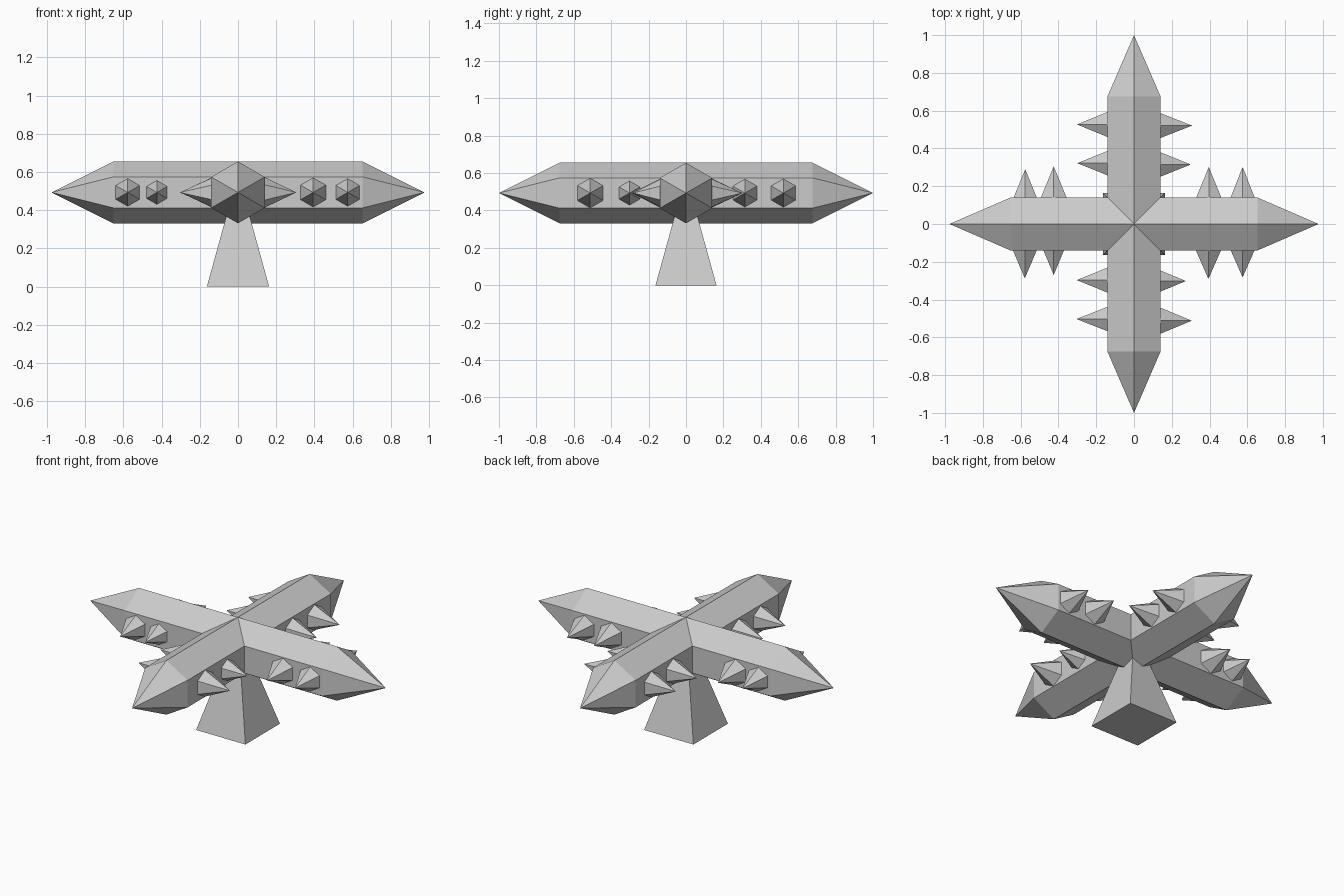
import bpy, bmesh, math
from mathutils import Vector

if "Cube" in bpy.data.objects:
    bpy.data.objects.remove(bpy.data.objects["Cube"])

Z = 0.493  # height of the arm axes


def build(name, rings):
    """Skin a chain of rings; single-vertex rings become points."""
    bm = bmesh.new()
    loops = [[bm.verts.new(p) for p in ring] for ring in rings]
    for a, b in zip(loops, loops[1:]):
        n = max(len(a), len(b))
        for i in range(n):
            j = (i + 1) % n
            if len(a) == 1:
                bm.faces.new((a[0], b[j], b[i]))
            elif len(b) == 1:
                bm.faces.new((a[i], a[j], b[0]))
            else:
                bm.faces.new((a[i], a[j], b[j], b[i]))
    for end in (loops[0], loops[-1]):
        if len(end) > 2:
            bm.faces.new(end)
    bmesh.ops.recalc_face_normals(bm, faces=bm.faces)
    mesh = bpy.data.meshes.new(name)
    bm.to_mesh(mesh)
    bm.free()
    obj = bpy.data.objects.new(name, mesh)
    bpy.context.collection.objects.link(obj)
    return obj


def hexagon(axis, centre, r):
    """Hexagon with a corner on top, facing along the x or y axis."""
    side = Vector((0, 1, 0)) if axis == 'x' else Vector((1, 0, 0))
    up = Vector((0, 0, 1))
    angles = [math.radians(60 * i) for i in range(6)]
    return [Vector(centre) + r * (math.sin(a) * side + math.cos(a) * up) for a in angles]


def point(axis, along, across=0.0):
    return Vector((along, across, Z)) if axis == 'x' else Vector((across, along, Z))


# Two crossing hexagonal arms with pointed ends
for axis, tip, shoulder in (('x', 0.977, 0.653), ('y', 1.0, 0.676)):
    build('arm_' + axis, [
        [point(axis, -tip)],
        hexagon(axis, point(axis, -shoulder), 0.162),
        hexagon(axis, point(axis, shoulder), 0.162),
        [point(axis, tip)],
    ])

# Side spikes: arm, position along arm, tip distance (signed), radius
spikes = [
    ('x', -0.578, -0.288, 0.075), ('x', -0.425, -0.270, 0.065),
    ('x', 0.394, -0.291, 0.079), ('x', 0.575, -0.283, 0.075),
    ('x', -0.576, 0.290, 0.073), ('x', -0.425, 0.305, 0.081),
    ('x', 0.396, 0.302, 0.079), ('x', 0.575, 0.302, 0.076),
    ('y', -0.512, 0.306, 0.082), ('y', -0.302, 0.275, 0.067),
    ('y', 0.315, 0.300, 0.077), ('y', 0.521, 0.308, 0.078),
    ('y', -0.503, -0.305, 0.077), ('y', -0.297, -0.303, 0.079),
    ('y', 0.322, -0.300, 0.077), ('y', 0.527, -0.302, 0.079),
]
for n, (arm, along, tip, r) in enumerate(spikes, 1):
    base = math.copysign(0.135, tip)
    facing = 'y' if arm == 'x' else 'x'
    build(f'spike_{n:02d}', [
        hexagon(facing, point(arm, along, base), r),
        [point(arm, along, tip)],
    ])

# Square pyramid stand, its peak buried in the crossing
h = 0.163
build('stand', [
    [Vector((-h, -h, 0)), Vector((h, -h, 0)), Vector((h, h, 0)), Vector((-h, h, 0))],
    [Vector((0, 0, 0.59))],
])
